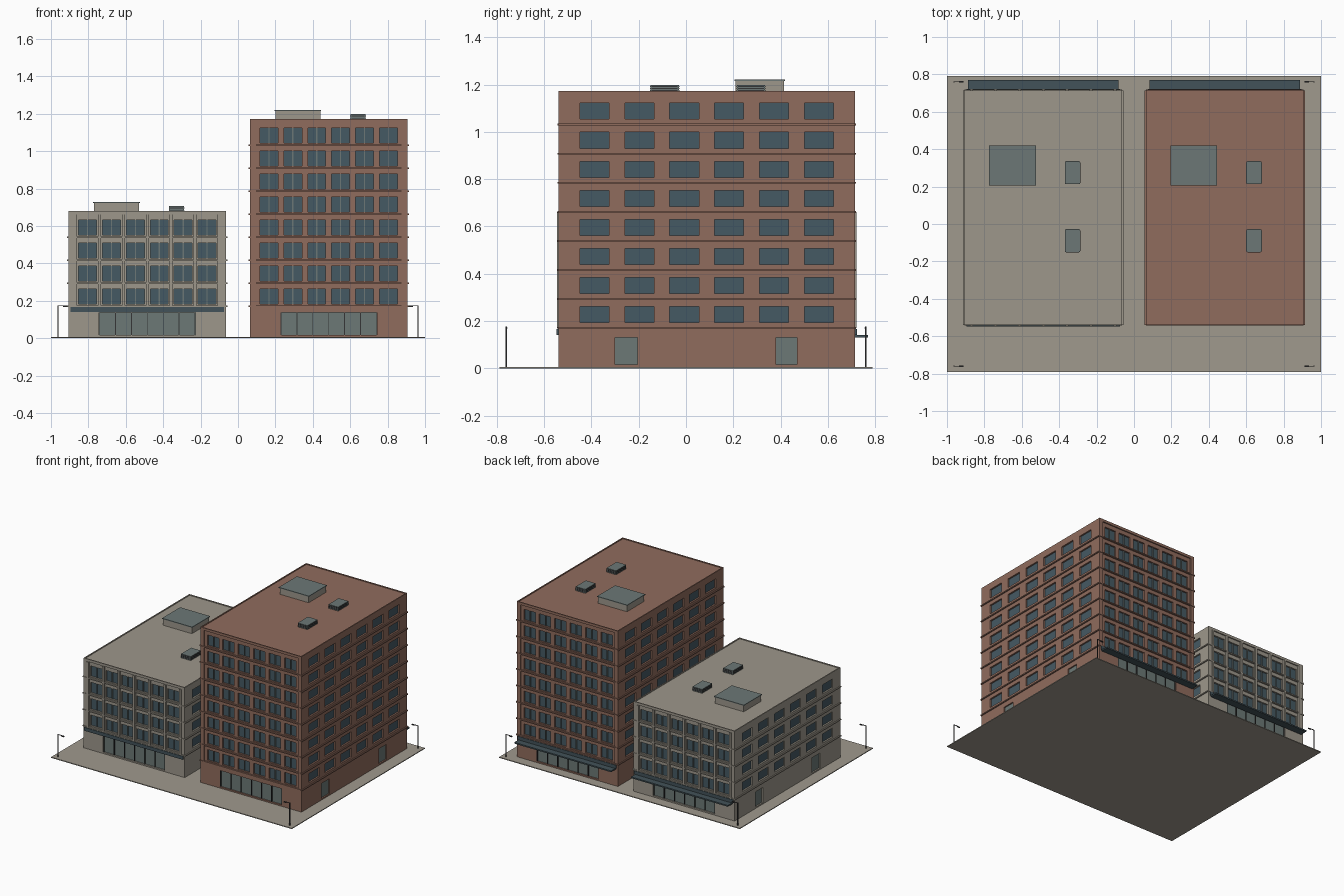
import bpy
import bmesh
from mathutils import Vector

cube = bpy.data.objects.get("Cube")
if cube:
    bpy.data.objects.remove(cube, do_unlink=True)


def material(name, r, g, b):
    m = bpy.data.materials.new(name)
    m.diffuse_color = (r, g, b, 1)
    m.use_nodes = True
    bsdf = next(n for n in m.node_tree.nodes if n.type == 'BSDF_PRINCIPLED')
    bsdf.inputs["Base Color"].default_value = (r, g, b, 1)
    return m


BRICK = material("brick", 0.28, 0.15, 0.11)
STONE = material("stone", 0.34, 0.31, 0.26)
PAVING = material("paving", 0.35, 0.32, 0.27)
GLASS = material("window glass", 0.06, 0.1, 0.125)
SHOP = material("shop glass", 0.15, 0.19, 0.18)
METAL = material("roof metal", 0.15, 0.185, 0.18)
SLATE = material("slate blue", 0.055, 0.085, 0.1)
DARK = material("dark metal", 0.035, 0.035, 0.037)

Y0, Y1 = -0.54, 0.715          # front and back walls
BASE, FLOOR, GROUND = 0.17, 0.123, 0.006
HALF = 0.42                    # half width of a block
INSET = 0.008                  # recess of the front and back fields


def finish(name, bm, mats):
    me = bpy.data.meshes.new(name)
    bm.to_mesh(me)
    bm.free()
    for m in mats:
        me.materials.append(m)
    ob = bpy.data.objects.new(name, me)
    bpy.context.scene.collection.objects.link(ob)
    return ob


def boxes(name, items, mat):
    """One object made of axis-aligned boxes (x0, x1, y0, y1, z0, z1)."""
    bm = bmesh.new()
    for x0, x1, y0, y1, z0, z1 in items:
        verts = bmesh.ops.create_cube(bm, size=1)["verts"]
        for v in verts:
            v.co = ((x0, x1)[v.co.x > 0], (y0, y1)[v.co.y > 0], (z0, z1)[v.co.z > 0])
    return finish(name, bm, [mat])


def strip(bm, origin, u_dir, length, z0, z1, openings, a, b, depth, glass):
    """Wall strip with recessed openings (u0, u1) between heights a and b."""
    inward = Vector((0, 0, 1)).cross(u_dir)

    def quad(*pts, mat=0):
        f = bm.faces.new([bm.verts.new(origin + u_dir * u + inward * d + Vector((0, 0, z)))
                          for u, z, d in pts])
        f.material_index = mat

    def flat(u0, u1, za, zb, d=0, mat=0):
        quad((u0, za, d), (u1, za, d), (u1, zb, d), (u0, zb, d), mat=mat)

    flat(0, length, z0, a)
    flat(0, length, b, z1)
    last = 0
    for u0, u1 in openings:
        flat(last, u0, a, b)
        flat(u0, u1, a, b, depth, glass)
        quad((u0, a, 0), (u0, a, depth), (u0, b, depth), (u0, b, 0))
        quad((u1, b, 0), (u1, b, depth), (u1, a, depth), (u1, a, 0))
        quad((u0, a, 0), (u1, a, 0), (u1, a, depth), (u0, a, depth))
        quad((u0, b, depth), (u1, b, depth), (u1, b, 0), (u0, b, 0))
        last = u1
    flat(last, length, a, b)


def spans(centre, pitch, width, count=6):
    mids = [centre + (i - (count - 1) / 2) * pitch for i in range(count)]
    return [(m - width / 2, m + width / 2) for m in mids]


def block(label, cx, floors, wall, proud_piers):
    x0, x1, top = cx - HALF, cx + HALF, BASE + floors * FLOOR + 0.014
    width, depth = x1 - x0, Y1 - Y0
    X, Y = Vector((1, 0, 0)), Vector((0, 1, 0))
    bays = spans(HALF, 0.128, 0.096)
    side_bays = spans(depth / 2, 0.19, 0.123)
    shop = [(HALF - 0.2575, HALF + 0.2575)]
    doors = [(0.24, 0.335), (0.92, 1.01)]
    levels = [BASE + i * FLOOR for i in range(floors)]

    # Walls with recessed windows, shopfronts and side doors
    bm = bmesh.new()
    faces = [(Vector((x0, Y0, 0)), X, width, True), (Vector((x1, Y1, 0)), -X, width, True),
             (Vector((x1, Y0, 0)), Y, depth, False), (Vector((x0, Y1, 0)), -Y, depth, False)]
    for origin, u, length, main in faces:
        mirrored = [(length - q, length - p) for p, q in reversed(doors)]
        ground = shop if main else (doors if u.y > 0 else mirrored)
        strip(bm, origin, u, length, 0, BASE, ground, 0.016, 0.138 if main else 0.13, 0.01, 2)
        start = origin + (Vector((0, 0, 1)).cross(u) * INSET if main else Vector())
        for z in levels:
            end = top if z == levels[-1] else z + FLOOR
            lo, hi = (0.012, 0.093) if main else (0.023, 0.091)
            strip(bm, start, u, length, z, end, bays if main else side_bays,
                  z + lo, z + hi, 0.012, 1)
    finish(label + "_walls", bm, [wall, GLASS, SHOP])

    # Roof slab with a low coping, and the ledge above the ground floor
    boxes(label + "_roof", [(x0, x1, Y0, Y1, top - 0.014, top),
                            (x0, x1, Y0, Y1, BASE - 0.008, BASE)], wall)
    boxes(label + "_coping", [(x0, x1, Y0, Y0 + 0.008, top, top + 0.005),
                              (x0, x1, Y1 - 0.008, Y1, top, top + 0.005),
                              (x0, x0 + 0.008, Y0, Y1, top, top + 0.005),
                              (x1 - 0.008, x1, Y0, Y1, top, top + 0.005)], wall)

    # Corner piers, floor bands, pilasters and mullions
    piers, bands, pilasters, mullions, shop_bars = [], [], [], [], []
    for wall_y, out in ((Y0, -1), (Y1, 1)):
        def span_y(inner, outer):
            return sorted((wall_y - out * inner, wall_y + out * outer))
        for p in (x0, x1 - 0.03):
            piers.append((p, p + 0.03, *span_y(INSET, 0), BASE, top))
        for z in levels:
            bands.append((x0, x1, *span_y(INSET + 0.002, 0.004), z - 0.004, z + 0.004))
            for p, q in bays:
                m = x0 + (p + q) / 2
                mullions.append((m - 0.003, m + 0.003, *span_y(INSET + 0.012, -INSET - 0.004),
                                 z + 0.012, z + 0.093))
        if proud_piers:
            for i in range(7):
                m = cx + (i - 3) * 0.128
                pilasters.append((m - 0.008, m + 0.008, *span_y(INSET, 0.006), BASE, top - 0.014))
        for i in range(7):
            m = cx - 0.2545 + i * 0.0848
            shop_bars.append((m - 0.002, m + 0.002, *span_y(0.01, -0.002), 0.016, 0.138))
    for z in levels:
        for wall_x in (x0, x1):
            bands.append((wall_x - 0.008, wall_x + 0.008, Y0, Y1, z - 0.004, z + 0.004))
    boxes(label + "_corner_piers", piers, wall)
    boxes(label + "_floor_bands", bands, STONE if proud_piers else wall)
    if pilasters:
        boxes(label + "_pilasters", pilasters, STONE)
    boxes(label + "_window_mullions", mullions, METAL)
    boxes(label + "_shop_bars", shop_bars, DARK)

    # Back canopy and fascia boards
    boxes(label + "_canopy", [(x0 + 0.018, x1 - 0.018, Y1, Y1 + 0.056, 0.13, 0.14)], SLATE)
    fascia = [(x0 + 0.01, x1 - 0.01, Y1, Y1 + 0.008, 0.14, 0.166)]
    if proud_piers:
        fascia.append((x0 + 0.01, x1 - 0.01, Y0 - 0.008, Y0, 0.14, 0.166))
    boxes(label + "_fascia", fascia, SLATE)

    # Rooftop plant room with metal lid, and two louvred vents
    px0, px1, py0, py1 = cx - 0.285, cx - 0.045, 0.21, 0.415
    boxes(label + "_plant_room", [(px0, px1, py0, py1, top, top + 0.047)], STONE)
    boxes(label + "_plant_lid", [(px0 - 0.005, px1 + 0.005, py0 - 0.005, py1 + 0.005,
                                  top + 0.047, top + 0.053)], METAL)
    vents, louvres = [], []
    vx0, vx1 = cx + 0.117, cx + 0.197
    for vy in (-0.09, 0.275):
        vents.append((vx0, vx1, vy - 0.06, vy + 0.06, top, top + 0.03))
        for i in range(3):
            z = top + 0.006 + i * 0.008
            louvres.append((vx0 - 0.002, vx1 + 0.002, vy - 0.055, vy + 0.055, z, z + 0.004))
            louvres.append((vx0 + 0.005, vx1 - 0.005, vy - 0.062, vy + 0.062, z, z + 0.004))
    boxes(label + "_roof_vents", vents, METAL)
    boxes(label + "_vent_louvres", louvres, DARK)


# Pavement
boxes("pavement", [(-1, 1, -0.79, 0.79, 0, GROUND)], PAVING)

# The two buildings
block("stone_block", -0.485, 4, STONE, True)
block("brick_block", 0.485, 8, BRICK, False)

# Street lamps at the four corners, arms pointing inwards
poles, heads = [], []
for sx in (-1, 1):
    for y in (-0.76, 0.76):
        p = sx * 0.963
        poles.append((p - 0.003, p + 0.003, y - 0.003, y + 0.003, GROUND, 0.176))
        ax0, ax1 = sorted((p, sx * 0.915))
        poles.append((ax0, ax1, y - 0.002, y + 0.002, 0.172, 0.176))
        hx0, hx1 = sorted((sx * 0.935, sx * 0.912))
        heads.append((hx0, hx1, y - 0.004, y + 0.004, 0.168, 0.173))
boxes("lamp_poles", poles, DARK)
boxes("lamp_heads", heads, DARK)
